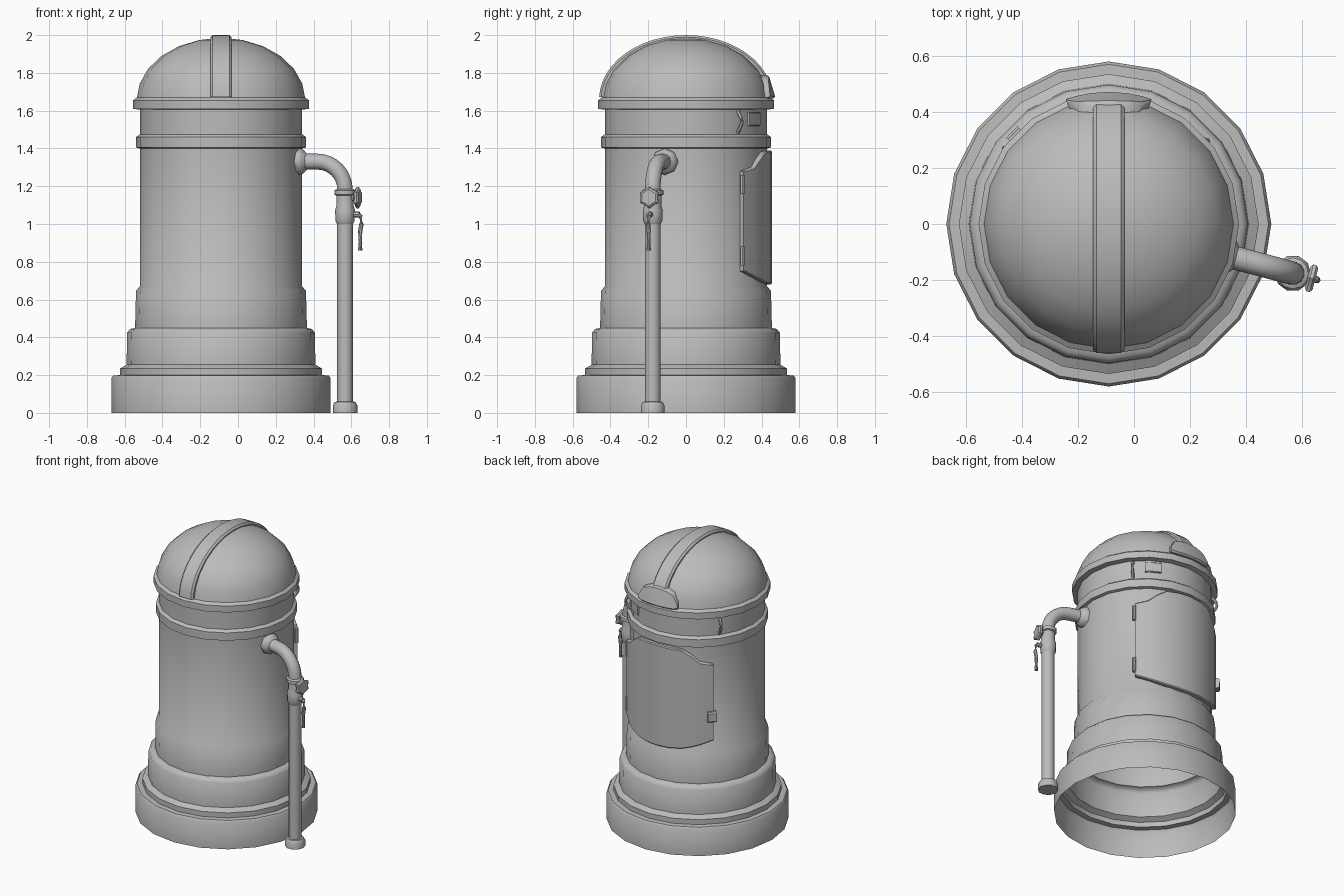
import bpy, bmesh, math
from mathutils import Matrix, Vector

if "Cube" in bpy.data.objects:
    bpy.data.objects.remove(bpy.data.objects["Cube"])

CX = -0.09                       # axis of the tower
PIPE_AZ = math.radians(-15)      # direction of the side pipe
parts = []

metal = bpy.data.materials.new("plain_grey")
metal.use_nodes = True
metal.diffuse_color = (0.5, 0.5, 0.5, 1)
metal.node_tree.nodes["Principled BSDF"].inputs["Base Color"].default_value = (0.5, 0.5, 0.5, 1)


def finish(name, bm, fix=True):
    if fix:
        bmesh.ops.recalc_face_normals(bm, faces=bm.faces)
    me = bpy.data.meshes.new(name)
    bm.to_mesh(me)
    bm.free()
    me.materials.append(metal)
    ob = bpy.data.objects.new(name, me)
    bpy.context.collection.objects.link(ob)
    parts.append(ob)
    return ob


def polar(r, az, z):
    return Vector((CX + r * math.cos(az), r * math.sin(az), z))


def skin(bm, rings, closed=True):
    """Join successive rings of vertices with quads."""
    for a, b in zip(rings, rings[1:]):
        n = len(a)
        for i in range(n if closed else n - 1):
            j = (i + 1) % n
            bm.faces.new((a[i], a[j], b[j], b[i]))


def lathe(name, profile, sides, matrix, capped=True, lobe=1.0):
    """Revolve (radius, height) points; lobe scales every other side."""
    bm = bmesh.new()
    rings = []
    for r, z in profile:
        rings.append([bm.verts.new(matrix @ Vector((
            r * (lobe if i % 2 else 1) * math.cos(math.tau * i / sides),
            r * (lobe if i % 2 else 1) * math.sin(math.tau * i / sides), z)))
            for i in range(sides)])
    skin(bm, rings)
    if capped:
        bm.faces.new(rings[0])
    bm.faces.new(rings[-1])
    return finish(name, bm, capped)


def tube(name, points, radius, sides=10):
    """Sweep a round section along a path."""
    bm = bmesh.new()
    rings = []
    for i, p in enumerate(points):
        d = points[min(i + 1, len(points) - 1)] - points[max(i - 1, 0)]
        q = d.to_track_quat('Z', 'Y')
        rings.append([bm.verts.new(p + q @ Vector((
            radius * math.cos(math.tau * k / sides),
            radius * math.sin(math.tau * k / sides), 0))) for k in range(sides)])
    skin(bm, rings)
    bm.faces.new(rings[0])
    bm.faces.new(rings[-1])
    return finish(name, bm)


def plate(name, outline, radius, depth, bevel=0.006):
    """Curved plate round the axis from (azimuth in degrees, low z, high z)."""
    bm = bmesh.new()
    rings = []
    for deg, lo, hi in outline:
        az = math.radians(deg)
        rings.append([bm.verts.new(polar(radius(z) + o, az, z)) for z, o in
                      ((lo, -depth), (lo, -bevel), (lo + bevel, 0),
                       (hi - bevel, 0), (hi, -bevel), (hi, -depth))])
    skin(bm, rings)
    bm.faces.new(rings[0])
    bm.faces.new(rings[-1])
    return finish(name, bm)


def dome_radius(z):
    return 0.445 * math.sqrt(max(0, 1 - ((z - 1.66) / 0.325) ** 2))


# Hollow tower shell with stepped base, neck rings and dome
axis = Matrix.Translation((CX, 0, 0))
profile = [(.58, 0), (.58, .185), (.57, .198), (.535, .2), (.535, .235),
           (.5, .255), (.497, .425), (.48, .445), (.455, .45), (.45, .645),
           (.43, .67), (.43, 1.40), (.45, 1.405), (.45, 1.46), (.43, 1.475),
           (.43, 1.605), (.465, 1.61), (.465, 1.655), (.445, 1.67)]
profile += [(.445 * math.cos(a), 1.66 + .325 * math.sin(a))
            for a in (math.radians(d) for d in (15, 30, 45, 60, 75, 88))]
lathe("tower_shell", profile, 20, axis, capped=False)

# Strap over the dome, front to back
bm = bmesh.new()
rings = []
for k in range(25):
    a = math.radians(2 + 176 * k / 24)
    rings.append([bm.verts.new((CX + x, -(.445 + h) * math.cos(a), 1.66 + (.325 + h) * math.sin(a)))
                  for x, h in ((-.056, -.02), (-.056, .004), (-.044, .015),
                               (.044, .015), (.056, .004), (.056, -.02))])
skin(bm, rings)
bm.faces.new(rings[0])
bm.faces.new(rings[-1])
finish("dome_strap", bm)

# Bracket at the back end of the strap
plate("strap_bracket", [(71, 1.67, 1.71), (75, 1.665, 1.765), (82, 1.665, 1.785), (90, 1.665, 1.79),
                        (98, 1.665, 1.785), (105, 1.665, 1.765), (109, 1.67, 1.71)],
      lambda z: dome_radius(z) + .027, .05, .01)

# Rear door, mirrored about its middle
half = [(42, .75, 1.28), (53, .72, 1.30), (60, .705, 1.345), (68, .69, 1.382), (79, .682, 1.388)]
door = half + [(90, .68, 1.39)] + [(180 - a, lo, hi) for a, lo, hi in reversed(half)]
plate("rear_door", door, lambda z: .455, .045)

# Door hinges and latch
for i, z in enumerate((.83, 1.21)):
    c = polar(.45, math.radians(41.5), z)
    lathe("door_hinge_%d" % (i + 1), [(.013, -.05), (.013, .05)], 8, Matrix.Translation(c))
plate("door_latch", [(133, .885, .955), (140, .885, .955)], lambda z: .478, .03, .008)

# Curved grab handles and small plate on the neck
for i, deg in enumerate((40, 144)):
    az = math.radians(deg)
    pts = [polar(.425 + .035 * math.sin(math.pi * k / 8), az, 1.485 + .115 * k / 8) for k in range(9)]
    tube("neck_handle_%d" % (i + 1), pts, .01, 6)
plate("neck_plate", [(50, 1.52, 1.59), (57, 1.52, 1.59), (64, 1.52, 1.59)], lambda z: .438, .03, .004)

# Elbow pipe leaving the wall and turning down
REACH, TOP, BEND = .68, 1.33, .15
path = [polar(.41, PIPE_AZ, TOP)]
for k in range(9):
    a = math.pi / 2 * k / 8
    path.append(polar(REACH - BEND + BEND * math.sin(a), PIPE_AZ, TOP - BEND + BEND * math.cos(a)))
path.append(polar(REACH, PIPE_AZ, 1.1))
tube("elbow_pipe", path, .042, 12)

# Pieces that point along the pipe direction
outward = Matrix.Rotation(PIPE_AZ, 4, 'Z') @ Matrix.Rotation(math.pi / 2, 4, 'Y')
lathe("wall_flange", [(.07, 0), (.07, .035), (.06, .05), (.043, .065)], 8,
      Matrix.Translation(polar(.405, PIPE_AZ, TOP)) @ outward)
lathe("valve_stem", [(.02, 0), (.02, .075)], 8, Matrix.Translation(polar(REACH, PIPE_AZ, 1.14)) @ outward)
lathe("valve_wheel", [(.045, 0), (.057, .008), (.057, .02), (.045, .028)], 12,
      Matrix.Translation(polar(REACH + .055, PIPE_AZ, 1.14)) @ outward, lobe=.8)

# Upright pipe, foot and valve body
down = Matrix.Translation(polar(REACH, PIPE_AZ, 0))
lathe("upright_pipe", [(.042, .03), (.042, 1.05)], 12, down)
lathe("pipe_foot", [(.065, 0), (.065, .04), (.055, .058), (.042, .06)], 10, down)
lathe("valve_body", [(.042, 1.0), (.05, 1.015), (.053, 1.07), (.045, 1.1), (.045, 1.15),
                     (.056, 1.155), (.056, 1.178), (.042, 1.185)], 12, down)

# Hanging lever with its pivot
lathe("lever_pivot", [(.015, 0), (.015, .08)], 8, Matrix.Translation(polar(REACH, PIPE_AZ, 1.05)) @ outward)
lever = [(.06, 1.055), (.085, 1.04), (.09, 1.0), (.083, .96), (.083, .86)]
tube("valve_lever", [polar(REACH + o, PIPE_AZ, z) for o, z in lever], .012, 8)

# Smooth shading with sharp edges kept
bpy.ops.object.select_all(action='DESELECT')
for ob in parts:
    ob.select_set(True)
bpy.context.view_layer.objects.active = parts[0]
bpy.ops.object.shade_smooth_by_angle(angle=math.radians(40))
